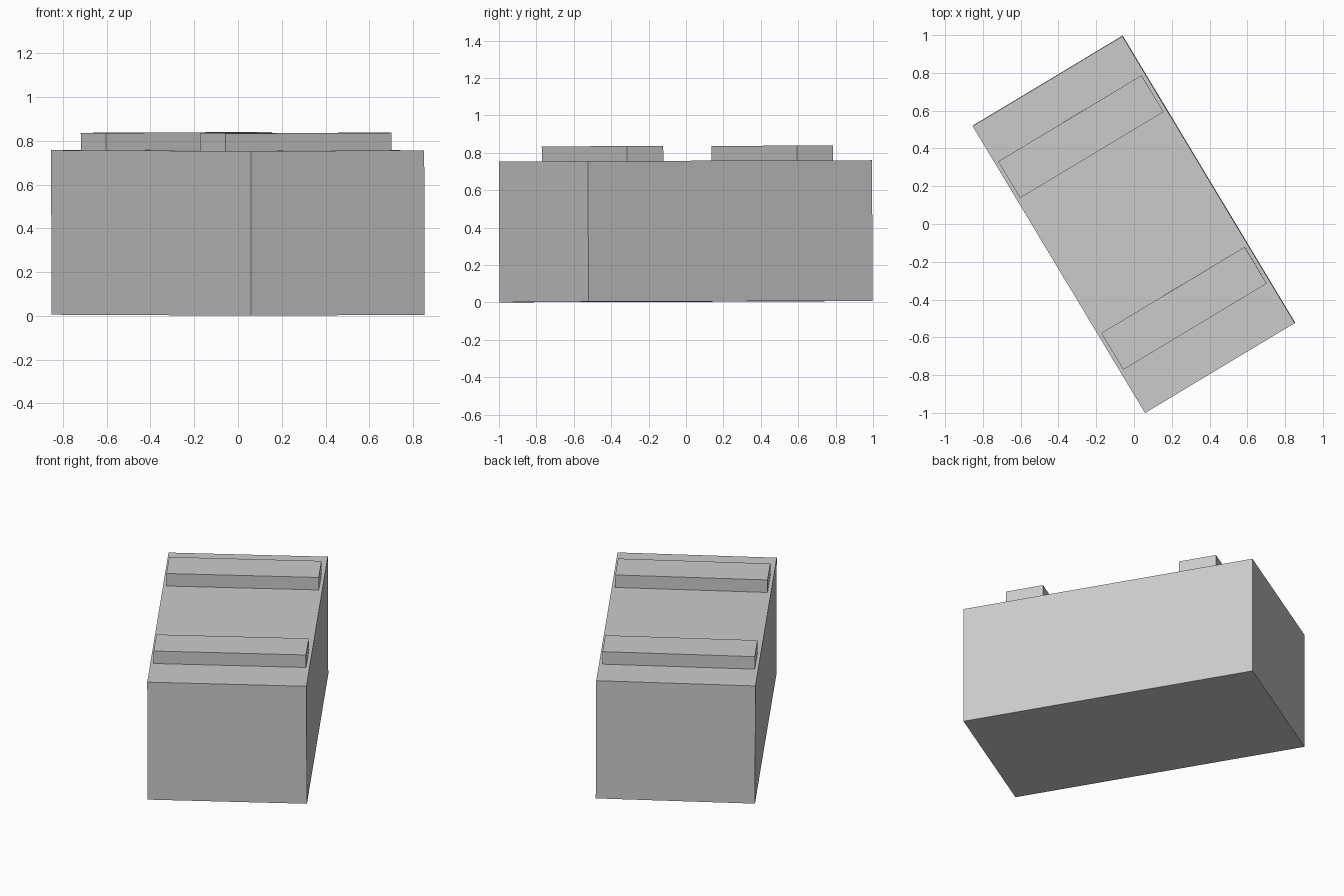
import bpy
import math
from mathutils import Matrix, Euler

default = bpy.data.objects.get("Cube")
if default:
    bpy.data.objects.remove(default, do_unlink=True)

# One plain grey for the whole model
grey = bpy.data.materials.new("plain_grey")
grey.use_nodes = True
colour = (0.6, 0.6, 0.6, 1)
grey.diffuse_color = colour
grey.node_tree.nodes["Principled BSDF"].inputs["Base Color"].default_value = colour

# The whole box stands turned, with a very slight lean
LEAN = Euler((0.0024, -0.0038, math.radians(31))).to_matrix().to_4x4()
PLACE = Matrix.Translation((0, 0, 0.0045)) @ LEAN

BODY_TOP = 0.752
SLAT_HEIGHT = 0.08


def box(name, size, centre):
    bpy.ops.mesh.primitive_cube_add(size=1)
    obj = bpy.context.object
    obj.name = name
    obj.data.transform(PLACE @ Matrix.Translation(centre) @ Matrix.Diagonal((*size, 1)))
    obj.data.materials.append(grey)
    return obj


# Main body
box("body", (0.925, 1.772, BODY_TOP), (0, 0, BODY_TOP / 2))

# Two raised slats across the top
for name, y in (("back_slat", 0.543), ("front_slat", -0.517)):
    box(name, (0.885, 0.226, SLAT_HEIGHT), (0, y, BODY_TOP + SLAT_HEIGHT / 2))
